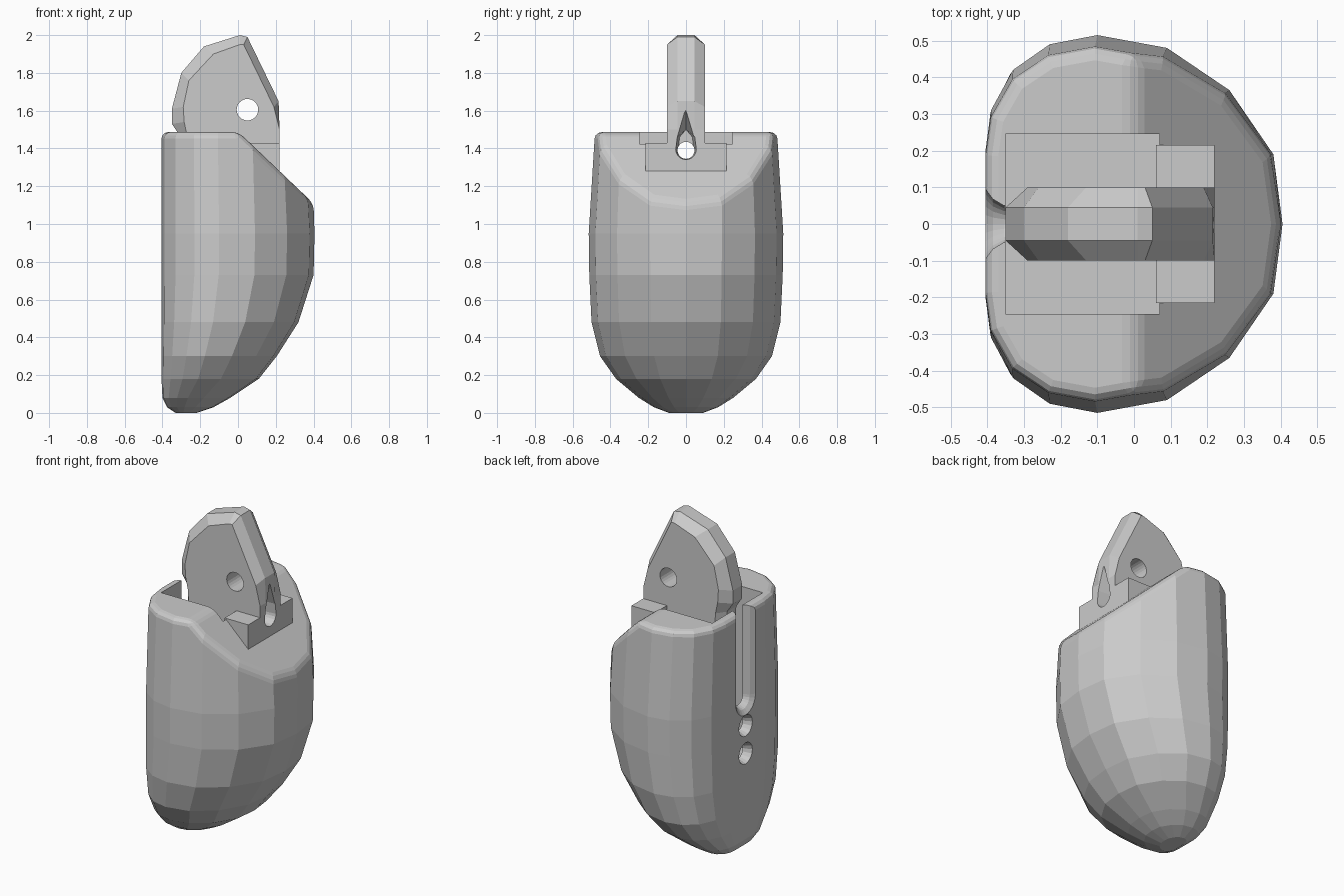
import bpy, bmesh, math
from mathutils import Vector

if "Cube" in bpy.data.objects:
    bpy.data.objects.remove(bpy.data.objects["Cube"])


def loft(name, rings):
    """Closed solid through a list of equally long point rings."""
    bm = bmesh.new()
    vs = [[bm.verts.new(p) for p in r] for r in rings]
    n = len(rings[0])
    for a, b in zip(vs, vs[1:]):
        for i in range(n):
            j = (i + 1) % n
            bm.faces.new((a[i], a[j], b[j], b[i]))
    bm.faces.new(vs[0])
    bm.faces.new(vs[-1])
    bmesh.ops.recalc_face_normals(bm, faces=bm.faces)
    me = bpy.data.meshes.new(name)
    bm.to_mesh(me)
    bm.free()
    ob = bpy.data.objects.new(name, me)
    bpy.context.collection.objects.link(ob)
    return ob


def box(name, x0, x1, y0, y1, z0, z1):
    return loft(name, [[(x0, y0, z), (x1, y0, z), (x1, y1, z), (x0, y1, z)] for z in (z0, z1)])


def circle(r, cu, cv, n=24):
    return [(cu + r * math.cos(2 * math.pi * i / n), cv + r * math.sin(2 * math.pi * i / n)) for i in range(n)]


def along_x(name, stations):
    """Loft of (x, [(y, z), ...]) stations."""
    return loft(name, [[(x, y, z) for y, z in pts] for x, pts in stations])


def cut(target, *cutters):
    for c in cutters:
        c.hide_render = True
        m = target.modifiers.new("cut", 'BOOLEAN')
        m.operation, m.solver, m.object = 'DIFFERENCE', 'EXACT', c
        bpy.context.view_layer.objects.active = target
        bpy.ops.object.modifier_apply(modifier=m.name)


# Body: D-shaped section scaled along the height
half = [(-.405, .2), (-.39, .31), (-.33, .42), (-.23, .49), (-.1, .515),
        (.09, .48), (.26, .365), (.38, .19)]
outline = half + [(.405, 0)] + [(x, -y) for x, y in reversed(half)]
levels = [  # z, back x, front x, half width
    (0, -.33, -.22, .09), (.03, -.375, -.13, .17), (.08, -.4, -.04, .25),
    (.18, -.405, .11, .37), (.3, -.405, .205, .455), (.48, -.405, .32, .5),
    (.73, -.405, .4, .512), (.95, -.405, .405, .515), (1.55, -.405, .385, .478)]
body = loft("pod_body", [[(xb + (x + .405) / .81 * (xf - xb), y / .515 * w, z) for x, y in outline]
                         for z, xb, xf, w in levels])

# Flat top and sloped front, then rounded rims
bm = bmesh.new()
bm.from_mesh(body.data)
caps = [Vector((0, 0, 1)), Vector((.69, 0, .724)).normalized()]
for co, no in zip(((0, 0, 1.487), (.22, 0, 1.28)), caps):
    res = bmesh.ops.bisect_plane(bm, geom=bm.verts[:] + bm.edges[:] + bm.faces[:],
                                 plane_co=co, plane_no=no, clear_outer=True)
    edges = [e for e in res['geom_cut'] if isinstance(e, bmesh.types.BMEdge)]
    bmesh.ops.edgeloop_fill(bm, edges=edges)
bmesh.ops.recalc_face_normals(bm, faces=bm.faces)
bm.normal_update()
rim = {e for f in bm.faces if any(f.normal.dot(c) > .999 for c in caps) for e in f.edges}
bmesh.ops.bevel(bm, geom=list(rim), offset=.035, segments=3, profile=.5,
                affect='EDGES', clamp_overlap=True)
bm.to_mesh(body.data)
bm.free()


# Pocket, flared back slot, two back holes
def slot_shape(r):
    arc = [(r * math.cos(a), .94 + r * math.sin(a))
           for a in (math.pi + math.pi * i / 12 for i in range(13))]
    return [(-r, 1.7)] + arc + [(r, 1.7)]


pocket = box("pocket_cutter", -.35, .07, -.245, .245, .5, 1.7)
slot = along_x("slot_cutter", [(-.45, slot_shape(.12)), (-.405, slot_shape(.095)),
                               (-.385, slot_shape(.068)), (-.355, slot_shape(.05)), (-.3, slot_shape(.05))])
holes = [along_x("hole_cutter", [(-.45, circle(.08, 0, z, 16)), (-.405, circle(.065, 0, z, 16)),
                                 (-.37, circle(.05, 0, z, 16)), (-.3, circle(.05, 0, z, 16))])
         for z in (.78, .61)]
bore = along_x("bore_cutter", [(-.34, circle(.045, 0, 1.39)), (.5, circle(.045, 0, 1.39))])
cut(body, pocket, slot, *holes, bore)

# Fin: bevelled plate standing in the pocket
outer = [(.01, 2), (-.18, 1.94), (-.3, 1.8), (-.35, 1.61), (-.35, 1.53), (-.31, 1.47), (-.3, 1.3),
         (-.15, 1.17), (.08, 1.17), (.22, 1.28), (.22, 1.5), (.215, 1.65), (.05, 1.99)]
inner = [(.01, 1.95), (-.13, 1.9), (-.26, 1.76), (-.29, 1.62), (-.285, 1.54), (-.27, 1.47), (-.26, 1.3),
         (-.14, 1.19), (.08, 1.18), (.22, 1.28), (.22, 1.5), (.19, 1.62), (.03, 1.95)]
fin = loft("fin", [[(x, y, z) for x, z in p] for y, p in
                   ((-.1, inner), (-.045, outer), (.045, outer), (.1, inner))])

# Eyelet across the fin, bore along it, teardrop recess on its front edge
eyelet = loft("eyelet_cutter", [[(x, y, z) for x, z in circle(.057, .05, 1.605)] for y in (-.3, .3)])


def teardrop(r, tip):
    arc = [(r * math.cos(a), 1.395 + r * math.sin(a))
           for a in (math.pi + math.pi * i / 10 for i in range(11))]
    return arc + [(r * .85, 1.46), (0, tip), (-r * .85, 1.46)]


recess = along_x("recess_cutter", [(.25, teardrop(.058, 1.63)), (.1, teardrop(.04, 1.5))])
cut(fin, eyelet, bore, recess)

# Cross bar either side of the fin
for side, s in (("left", 1), ("right", -1)):
    y0, y1 = sorted((s * .09, s * .215))
    box("cross_bar_" + side, .06, .22, y0, y1, 1.28, 1.43)

for ob in [o for o in bpy.data.objects if o.name.split('.')[0].endswith("_cutter")]:
    bpy.data.objects.remove(ob)
